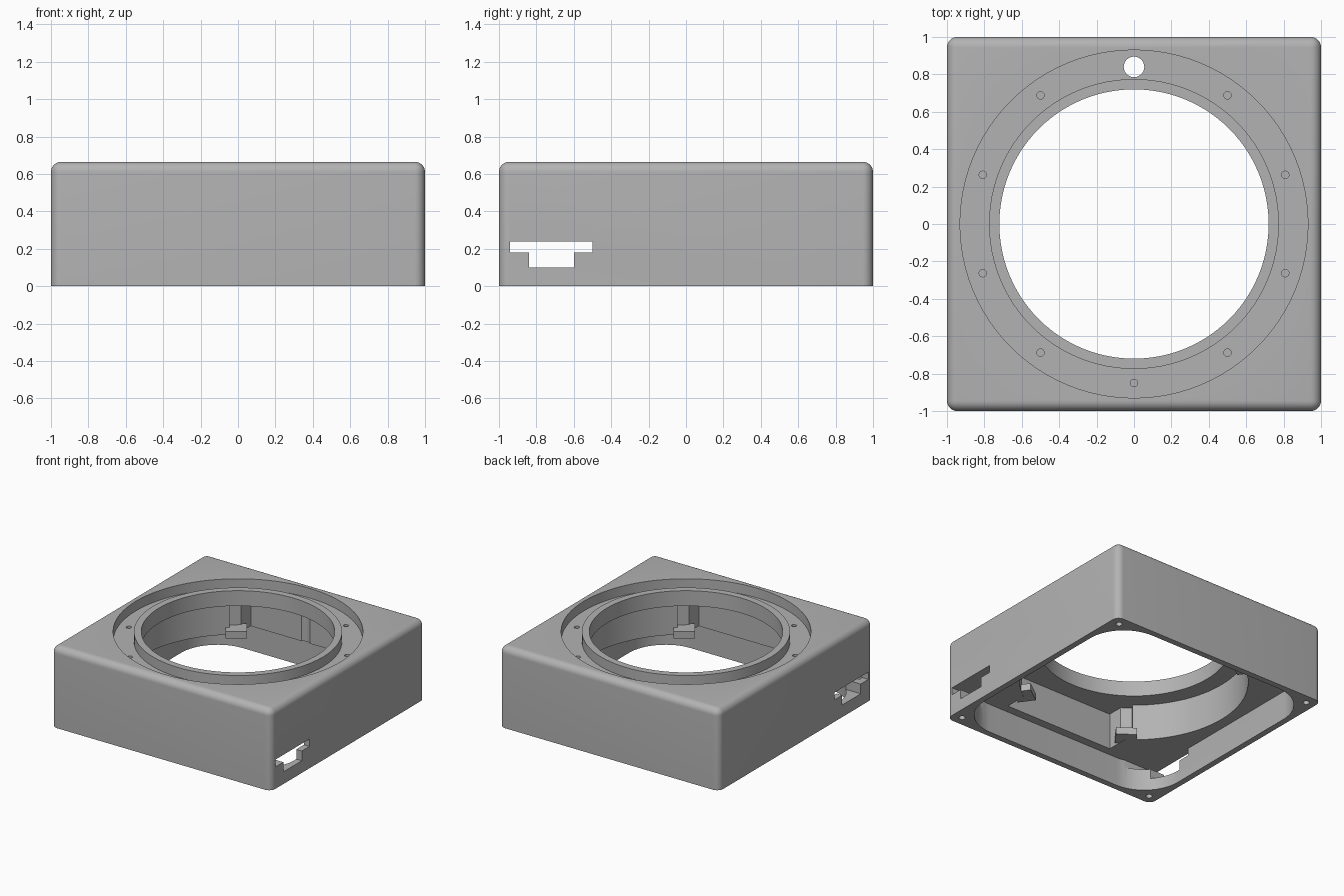
import bpy, bmesh, math
from mathutils import Matrix

old = bpy.data.objects.get("Cube")
if old:
    bpy.data.objects.remove(old, do_unlink=True)

grey = bpy.data.materials.new("matte grey")
grey.use_nodes = True
colour = (0.45, 0.45, 0.45, 1)
grey.diffuse_color = colour
grey.node_tree.nodes["Principled BSDF"].inputs["Base Color"].default_value = colour


def finish(bm, name):
    mesh = bpy.data.meshes.new(name)
    bmesh.ops.recalc_face_normals(bm, faces=bm.faces[:])
    bm.to_mesh(mesh)
    bm.free()
    mesh.materials.append(grey)
    obj = bpy.data.objects.new(name, mesh)
    bpy.context.collection.objects.link(obj)
    return obj


def box(name, x, y, z, radius=0, round_top=False, segments=8, turn=0, at=(0, 0)):
    """Box from axis ranges, with optional rounded upright and top edges."""
    bm = bmesh.new()
    size = Matrix.Diagonal((x[1] - x[0], y[1] - y[0], z[1] - z[0], 1))
    middle = Matrix.Translation((sum(x) / 2, sum(y) / 2, sum(z) / 2))
    place = Matrix.Translation((*at, 0)) @ Matrix.Rotation(turn, 4, "Z")
    bmesh.ops.create_cube(bm, size=1, matrix=place @ middle @ size)
    if radius:
        def rounded(e):
            a, b = (v.co.z for v in e.verts)
            return abs(a - b) > 0.01 or (round_top and min(a, b) > z[1] - 0.01)
        bmesh.ops.bevel(bm, geom=[e for e in bm.edges if rounded(e)], offset=radius,
                        segments=segments, profile=0.5, affect="EDGES")
    return finish(bm, name)


def cylinder(name, radius, z, at=(0, 0), sides=96):
    bm = bmesh.new()
    bmesh.ops.create_cone(bm, cap_ends=True, segments=sides, radius1=radius, radius2=radius,
                          depth=z[1] - z[0],
                          matrix=Matrix.Translation((*at, sum(z) / 2)))
    return finish(bm, name)


def carve(target, cutter):
    """Subtract the cutter for good, then discard it."""
    cutter.hide_render = True
    mod = target.modifiers.new("cut", "BOOLEAN")
    mod.operation, mod.solver, mod.object = "DIFFERENCE", "EXACT", cutter
    bpy.context.view_layer.objects.active = target
    bpy.ops.object.modifier_apply(modifier=mod.name)
    bpy.data.objects.remove(cutter, do_unlink=True)


TOP, SHOULDER, CEILING, FLOOR = 0.665, 0.24, 0.54, 0.585
BOLT_RADIUS = 0.85

# Outer shell
housing = box("housing", (-1, 1), (-1, 1), (0, TOP), 0.055, True)

# Lower cavity, round upper cavity and its front and back pocket
carve(housing, box("lower_cavity", (-.95, .95), (-.95, .95), (-.1, SHOULDER), 0.33, segments=16))
carve(housing, cylinder("upper_cavity", 0.86, (0.1, CEILING)))
carve(housing, box("pocket", (-.5, .5), (-.88, .88), (0.1, CEILING)))

# Central opening and the ring-shaped groove around it
carve(housing, cylinder("opening", 0.72, (-.2, 1)))
groove = cylinder("groove", 0.93, (FLOOR, 1))
carve(groove, cylinder("groove_core", 0.775, (0.3, 1.2)))
carve(housing, groove)

# Stepped slots through both side walls
carve(housing, box("slot_wide", (-1.2, 1.2), (-.94, -.5), (0.18, SHOULDER)))
carve(housing, box("slot_narrow", (-1.2, 1.2), (-.84, -.6), (0.1, 0.2)))

# Cable hole at the back
carve(housing, cylinder("cable_hole", 0.055, (-.1, 1), (0, 0.84), 32))

# Blind screw holes in the groove floor
for i in range(1, 10):
    angle = math.radians(90 + 36 * i)
    spot = (BOLT_RADIUS * math.cos(angle), BOLT_RADIUS * math.sin(angle))
    carve(housing, cylinder("screw_hole", 0.02, (FLOOR - 0.03, 1), spot, 16))

# Corner screw holes underneath, notches and ledges inside
parts = [housing]
for sx in (-1, 1):
    for sy in (-1, 1):
        carve(housing, cylinder("corner_hole", 0.025, (-.1, 0.2), (.92 * sx, .92 * sy), 20))
        angle = math.atan2(0.69 * sy, 0.5 * sx)
        spot = (0.5 * sx, 0.69 * sy)
        carve(housing, box("notch", (-.1, .05), (-.05, .05), (0.3, CEILING), turn=angle, at=spot))
        side = ("right" if sx < 0 else "left") + ("_front" if sy < 0 else "_back")
        parts.append(box("ledge_" + side, (-.07, .07), (-.08, .08), (SHOULDER + 0.002, 0.3),
                         turn=angle, at=spot))

bpy.ops.object.select_all(action="DESELECT")
for part in parts:
    part.select_set(True)
bpy.context.view_layer.objects.active = housing
bpy.ops.object.shade_smooth_by_angle(angle=math.radians(30))
